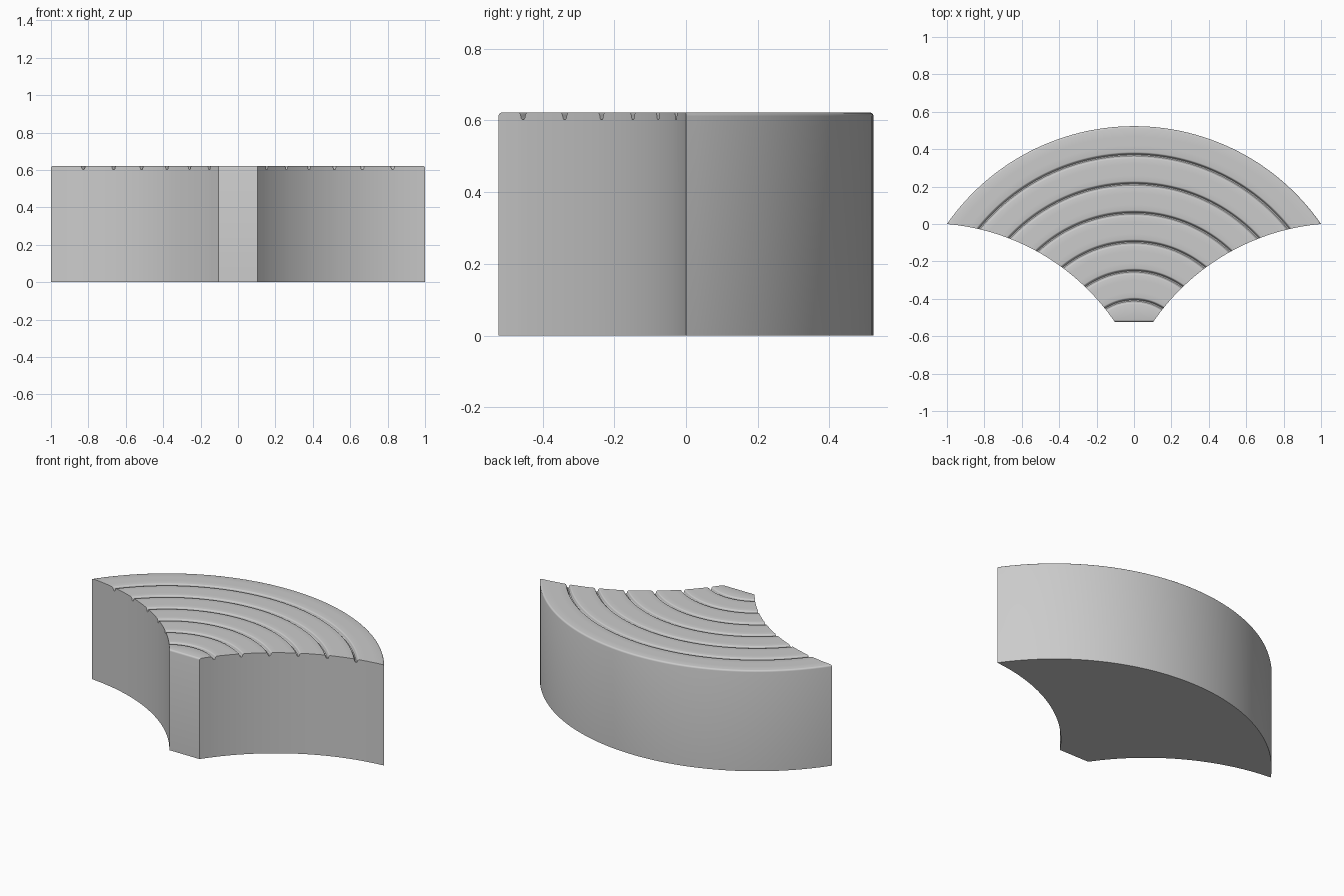
import bpy
import math
from mathutils import Vector

if "Cube" in bpy.data.objects:
    bpy.data.objects.remove(bpy.data.objects["Cube"], do_unlink=True)

HEIGHT = 0.622
BACK = 0.523                              # half depth
NECK = 0.103                              # half width of the flat front
RADIUS = (1 + BACK ** 2) / (2 * BACK)     # outer arc through tips and apex
CENTRE = Vector((0, BACK - RADIUS))
ROUND = 0.01
SEGMENTS = 64

# Centre of the concave flank arc, same radius as the outer arc
tip, neck = Vector((1, 0)), Vector((NECK, -BACK))
chord = tip - neck
down = Vector((chord.y, -chord.x)).normalized()
FLANK = (tip + neck) / 2 + down * math.sqrt(RADIUS ** 2 - (chord.length / 2) ** 2)


def flank_angle(r):
    """Angle from +y at which a ring of radius r meets the flank."""
    to = FLANK - CENTRE
    d = to.length
    cosine = (d * d + r * r - RADIUS ** 2) / (2 * d * r)
    return math.atan2(to.x, to.y) - math.acos(max(-1, min(1, cosine)))


def arc_row(r, z):
    a = abs(flank_angle(r))
    angles = [a * (2 * i / SEGMENTS - 1) for i in range(SEGMENTS + 1)]
    return [(r * math.sin(t), CENTRE.y + r * math.cos(t), z) for t in angles]


def straight_row(y, z):
    x = FLANK.x - math.sqrt(RADIUS ** 2 - (y - FLANK.y) ** 2)
    return [(x * (2 * i / SEGMENTS - 1), y, z) for i in range(SEGMENTS + 1)]


# Rounded front lip
rows = []
for k in range(4):
    t = math.pi / 2 * k / 3
    rows.append(straight_row(-BACK + ROUND * (1 - math.cos(t)),
                             HEIGHT - ROUND * (1 - math.sin(t))))

# Rings separated by rounded grooves: (offset from groove centre, depth)
half_groove = [(0.017, 0), (0.013, 0.001), (0.010, 0.004),
               (0.008, 0.009), (0.006, 0.017), (0.003, 0.020)]
groove = [(-o, d) for o, d in half_groove] + [(o, d) for o, d in reversed(half_groove)]
pitch = 0.1555
first = 0.368 - CENTRE.y - 5 * pitch
for g in range(6):
    r = first + g * pitch
    rows += [arc_row(r + o, HEIGHT - d) for o, d in groove]
    if g < 5:
        rows += [arc_row(r + pitch * f, HEIGHT) for f in (0.3, 0.5, 0.7)]
r = first + 5 * pitch
rows += [arc_row(r + (RADIUS - r) * f, HEIGHT) for f in (0.35, 0.65)]

# Rounded back lip
for k in range(4):
    t = math.pi / 2 * k / 3
    rows.append(arc_row(RADIUS - ROUND * (1 - math.sin(t)),
                        HEIGHT - ROUND * (1 - math.cos(t))))

# Solid: grooved top grid, flat base grid, walls around the border
top = [p for row in rows for p in row]
verts = top + [(x, y, 0) for x, y, z in top]
n, w, base = len(rows), SEGMENTS + 1, len(top)
faces = []
for j in range(n - 1):
    for i in range(SEGMENTS):
        a = j * w + i
        quad = [a, a + 1, a + w + 1, a + w]
        faces.append(quad)
        faces.append([base + v for v in reversed(quad)])
border = list(range(w)) + [j * w + w - 1 for j in range(1, n)]
border += [(n - 1) * w + i for i in range(w - 2, -1, -1)]
border += [j * w for j in range(n - 2, 0, -1)]
for a, b in zip(border, border[1:] + border[:1]):
    faces.append([b, a, base + a, base + b])

mesh = bpy.data.meshes.new("fan_block")
mesh.from_pydata(verts, [], faces)
mesh.validate()
block = bpy.data.objects.new("fan_block", mesh)
bpy.context.collection.objects.link(block)

# Plain grey
grey = bpy.data.materials.new("plain_grey")
grey.use_nodes = True
colour = (0.6, 0.6, 0.6, 1)
grey.diffuse_color = colour
grey.node_tree.nodes["Principled BSDF"].inputs["Base Color"].default_value = colour
mesh.materials.append(grey)

bpy.context.view_layer.objects.active = block
block.select_set(True)
bpy.ops.object.shade_smooth_by_angle(angle=math.radians(40))
